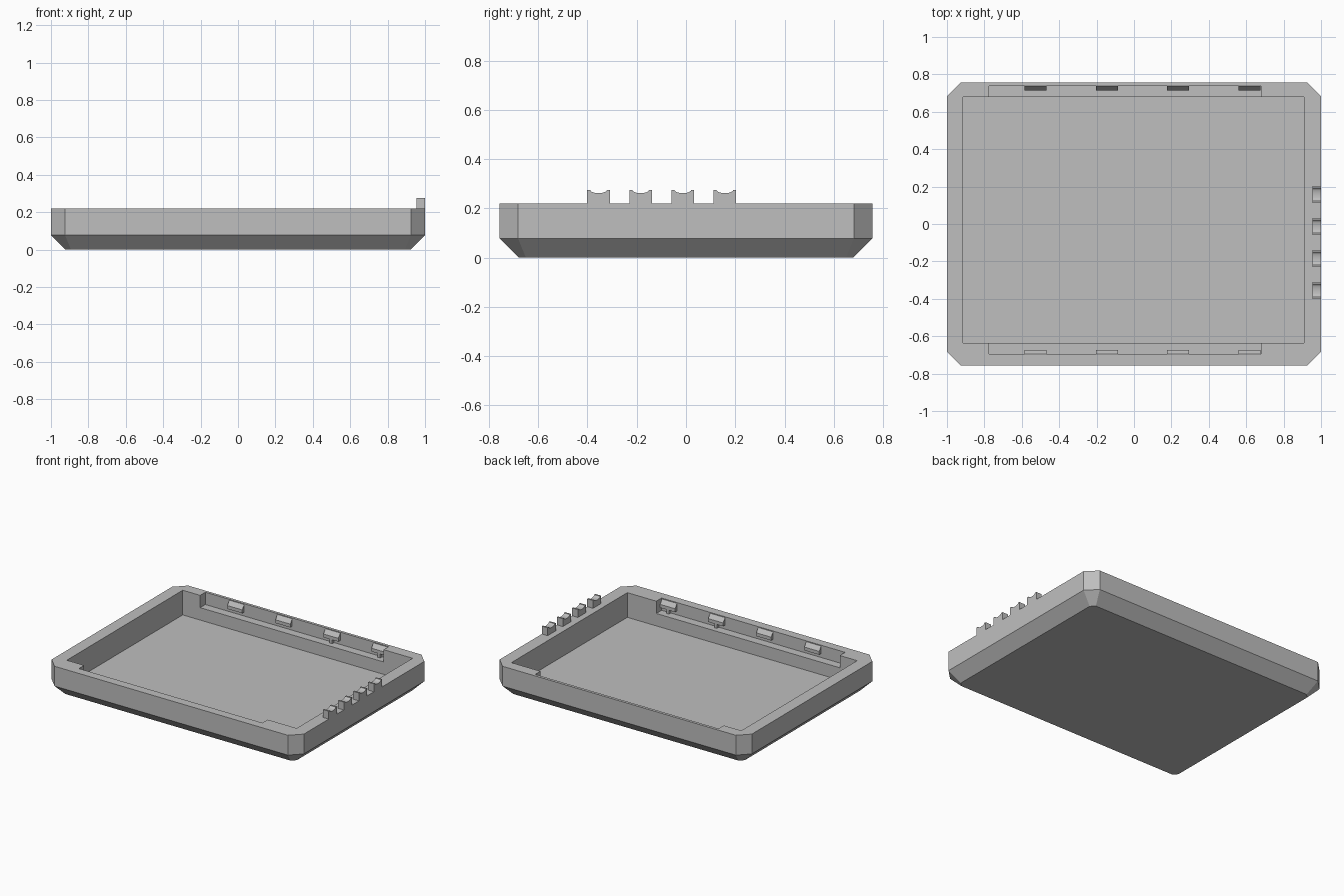
import bpy, bmesh, math

cube = bpy.data.objects.get("Cube")
if cube:
    bpy.data.objects.remove(cube, do_unlink=True)

grey = bpy.data.materials.new("plain grey")
grey.use_nodes = True
GREY = (0.52, 0.52, 0.52, 1)
grey.diffuse_color = GREY
grey.node_tree.nodes["Principled BSDF"].inputs["Base Color"].default_value = GREY


def loft(name, rings):
    """Closed solid through matching rings of points, capped at both ends."""
    bm = bmesh.new()
    loops = [[bm.verts.new(p) for p in ring] for ring in rings]
    n = len(loops[0])
    for a, b in zip(loops, loops[1:]):
        for i in range(n):
            j = (i + 1) % n
            bm.faces.new((a[i], a[j], b[j], b[i]))
    bm.faces.new(loops[0])
    bm.faces.new(loops[-1])
    bmesh.ops.recalc_face_normals(bm, faces=bm.faces)
    mesh = bpy.data.meshes.new(name)
    bm.to_mesh(mesh)
    bm.free()
    mesh.materials.append(grey)
    obj = bpy.data.objects.new(name, mesh)
    bpy.context.collection.objects.link(obj)
    return obj


def octagon(x, y, c, z):
    """Rectangle outline with cut corners."""
    pts = []
    for sx, sy in ((1, 1), (-1, 1), (-1, -1), (1, -1)):
        pair = [(sx * x, sy * (y - c), z), (sx * (x - c), sy * y, z)]
        pts += pair if sx * sy > 0 else pair[::-1]
    return pts


def prism_x(name, profile, x0, x1):
    """Extrude a (y, z) profile along x."""
    return loft(name, [[(x, y, z) for y, z in profile] for x in (x0, x1)])


def box(name, x0, x1, y0, y1, z0, z1):
    return prism_x(name, [(y0, z0), (y1, z0), (y1, z1), (y0, z1)], x0, x1)


def cut(target, cutter):
    cutter.hide_render = True
    mod = target.modifiers.new("cut", "BOOLEAN")
    mod.operation = "DIFFERENCE"
    mod.solver = "EXACT"
    mod.object = cutter
    bpy.context.view_layer.objects.active = target
    bpy.ops.object.modifier_apply(modifier=mod.name)
    bpy.data.objects.remove(cutter, do_unlink=True)


# Tray body with chamfered underside
TOP, FLOOR, LEDGE = 0.22, 0.043, 0.132
FRONT, BACK = -0.695, 0.737
tray = loft("tray", [octagon(0.922, 0.679, 0.029, 0),
                     octagon(1, 0.757, 0.075, 0.078),
                     octagon(1, 0.757, 0.075, TOP)])

# Main cavity, then the shallow side slots in the front and back walls
cut(tray, box("cavity_cutter", -0.913, 0.91, -0.635, 0.678, FLOOR, 0.4))
cut(tray, box("slot_cutter", -0.775, 0.68, FRONT, BACK, LEDGE, 0.4))

# Wedge clips on the slot walls, with thin posts under those on the left half
for label, wall, inward in (("front", FRONT, 1), ("back", BACK, -1)):
    tip = wall + inward * 0.022
    root = wall - inward * 0.005
    for i in range(4):
        x = -0.526 + 0.381 * i
        prism_x(f"{label}_clip_{i + 1}",
                [(root, 0.214), (wall, 0.214), (tip, 0.184), (tip, 0.16), (root, 0.16)],
                x - 0.059, x + 0.059)
        if x > 0:
            box(f"{label}_clip_post_{i + 1}", x - 0.01, x + 0.01,
                min(root, tip), max(root, tip), LEDGE - 0.005, 0.165)

# Notched teeth on the left rim
for i in range(4):
    y = -0.355 + 0.171 * i
    half, peak, dip = 0.046, 0.276, 0.014
    arc = [(y + 0.034 * math.cos(t), peak - dip * math.sin(t))
           for t in (math.pi * k / 10 for k in range(11))]
    prism_x(f"rim_tooth_{i + 1}",
            [(y - half, TOP - 0.01), (y + half, TOP - 0.01), (y + half, peak)]
            + arc + [(y - half, peak)], 0.954, 1.0)
